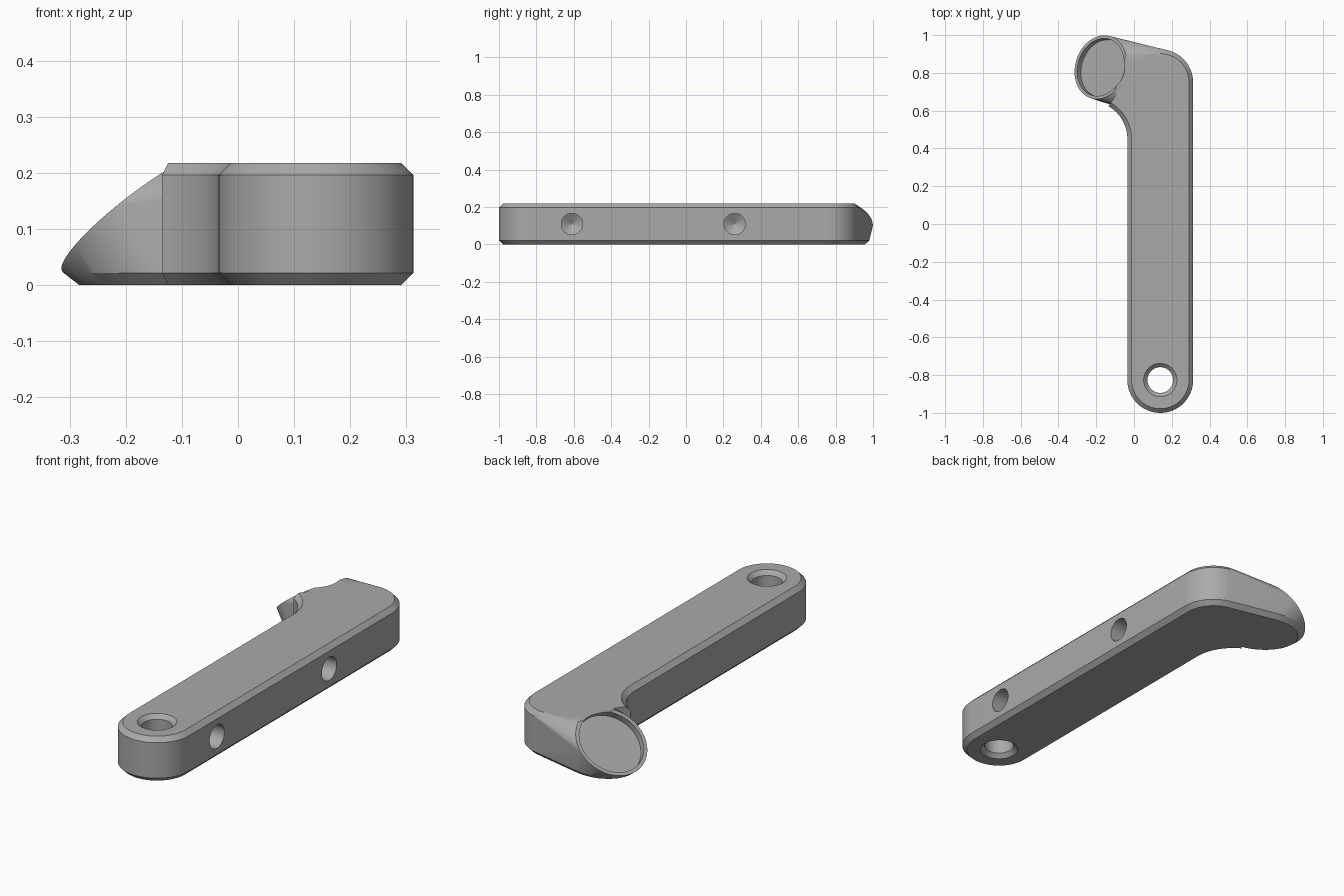
import bpy, bmesh
from math import cos, sin, pi, radians
from mathutils import Vector, Matrix

if "Cube" in bpy.data.objects:
    bpy.data.objects.remove(bpy.data.objects["Cube"])

H, CH, R, SEG = 0.218, 0.022, 0.174, 96      # thickness, chamfer, arm radius
ARM_X, PIVOT_Y, ELBOW_Y = 0.139, -0.826, 0.75

grey = bpy.data.materials.new("plain_grey")
grey.use_nodes = True
colour = (0.4, 0.4, 0.4, 1)
grey.diffuse_color = colour
grey.node_tree.nodes["Principled BSDF"].inputs["Base Color"].default_value = colour


def ring(r, z):
    return [Vector((r * cos(2 * pi * i / SEG), r * sin(2 * pi * i / SEG), z)) for i in range(SEG)]


def finish(name, bm):
    bmesh.ops.recalc_face_normals(bm, faces=bm.faces)
    mesh = bpy.data.meshes.new(name)
    bm.to_mesh(mesh)
    bm.free()
    mesh.materials.append(grey)
    obj = bpy.data.objects.new(name, mesh)
    bpy.context.collection.objects.link(obj)
    return obj


def loft(name, rings):
    """Closed solid through a stack of equal-length rings."""
    bm = bmesh.new()
    loops = [[bm.verts.new(p) for p in r] for r in rings]
    for a, b in zip(loops, loops[1:]):
        for i in range(len(a)):
            j = (i + 1) % len(a)
            bm.faces.new((a[i], a[j], b[j], b[i]))
    bm.faces.new(loops[0])
    bm.faces.new(loops[-1])
    return finish(name, bm)


def lathe(name, profile, matrix):
    return loft(name, [[matrix @ p for p in ring(r, z)] for r, z in profile])


def hull(name, points):
    """Convex solid, trimmed at the top face."""
    bm = bmesh.new()
    for p in points:
        bm.verts.new(p)
    bmesh.ops.convex_hull(bm, input=bm.verts)
    bmesh.ops.delete(bm, geom=[v for v in bm.verts if not v.link_faces], context='VERTS')
    cut = bmesh.ops.bisect_plane(bm, geom=bm.verts[:] + bm.edges[:] + bm.faces[:],
                                 plane_co=(0, 0, H), plane_no=(0, 0, 1),
                                 dist=1e-5, clear_outer=True)
    bmesh.ops.holes_fill(bm, edges=[e for e in bm.edges if e.is_boundary], sides=0)
    bmesh.ops.dissolve_limit(bm, angle_limit=0.002, verts=bm.verts, edges=bm.edges)
    return finish(name, bm)


def post(y):
    """Points of a chamfered upright disc."""
    levels = ((R - CH, 0), (R, CH), (R, H - CH), (R - CH, H))
    return [p + Vector((ARM_X, y, 0)) for r, z in levels for p in ring(r, z)]


def combine(target, other, operation):
    mod = target.modifiers.new(operation, 'BOOLEAN')
    mod.operation, mod.object, mod.solver = operation, other, 'EXACT'
    bpy.context.view_layer.objects.active = target
    bpy.ops.object.modifier_apply(modifier=mod.name)
    bpy.data.objects.remove(other)


# Straight arm
body = hull("lever_arm", post(PIVOT_Y) + post(ELBOW_Y))

# Tilted round seat blended into the elbow
turn, tilt, seat_r = radians(18), radians(39), 0.172
normal = Vector((-cos(turn) * sin(tilt), sin(turn) * sin(tilt), cos(tilt)))
seat = (Matrix.Translation((-0.177, 0.83, 0.13))
        @ Matrix.Rotation(pi - turn, 4, 'Z') @ Matrix.Rotation(tilt, 4, 'Y'))
rim = [seat @ p for p in ring(seat_r, 0)]
low = [p - normal * ((p.z - CH) / normal.z) for p in rim]
mid = sum(low, Vector()) / SEG
base = [mid + (p - mid) * 0.87 - Vector((0, 0, CH)) for p in low]
head = hull("head", post(ELBOW_Y) + rim + low + base)

# Concave fillet in the inner corner
def fillet_ring(r, z):
    arc = [Vector((-0.235 + r * cos(a), 0.45 + r * sin(a), z))
           for a in (radians(60) * i / 24 for i in range(25))]
    return arc + [Vector((x, y, z)) for x, y in ((-0.07, 0.72), (0.05, 0.72), (0.05, 0.45))]

fillet = loft("fillet", [fillet_ring(0.2 + CH, 0), fillet_ring(0.2, CH),
                         fillet_ring(0.2, H - CH), fillet_ring(0.2 + CH, H)])
combine(body, head, 'UNION')
combine(body, fillet, 'UNION')

# Space above the seat, and its shallow round pocket
combine(body, lathe("seat_clearance", [(0.176, 0), (0.176, 0.4)], seat), 'DIFFERENCE')
combine(body, lathe("seat_pocket", [(0.155, -0.033), (0.155, 0.1)], seat), 'DIFFERENCE')

# Pivot hole, countersunk on both faces
pivot = [(0.108, -0.02), (0.068, 0.02), (0.068, H - 0.02), (0.108, H + 0.02)]
combine(body, lathe("pivot_hole", pivot, Matrix.Translation((ARM_X, PIVOT_Y, 0))), 'DIFFERENCE')

# Blind drilled holes with conical ends in the outer side
for y in (-0.61, 0.26):
    place = Matrix.Translation((ARM_X + R, y, H / 2)) @ Matrix.Rotation(pi / 2, 4, 'Y')
    drill = [(0.0005, -0.235), (0.057, -0.2), (0.057, 0.05)]
    combine(body, lathe("side_hole", drill, place), 'DIFFERENCE')

bpy.ops.object.select_all(action='DESELECT')
body.select_set(True)
bpy.context.view_layer.objects.active = body
bpy.ops.object.shade_smooth_by_angle(angle=radians(25))
